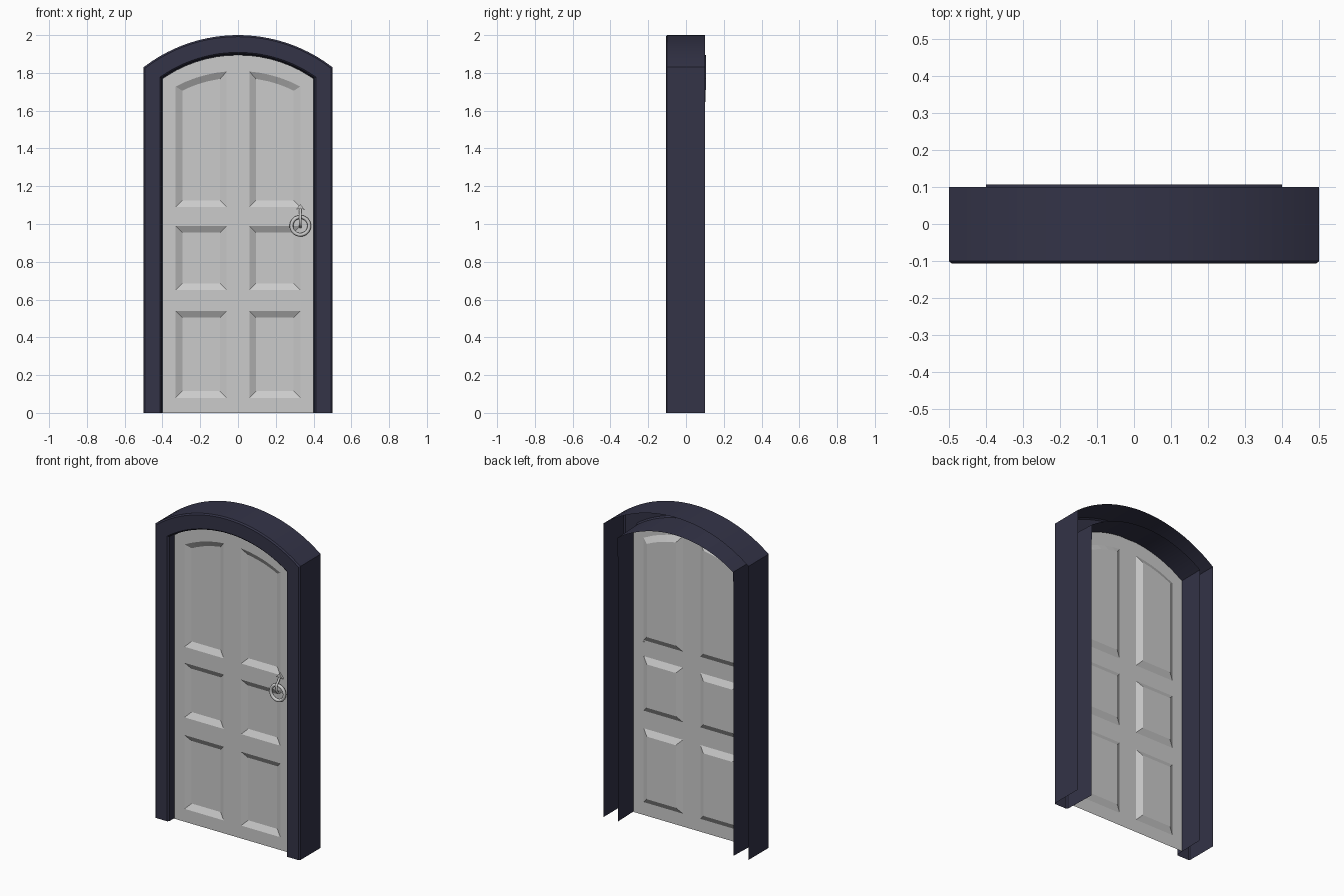
import bpy, bmesh, math
from mathutils import Vector

cube = bpy.data.objects.get("Cube")
if cube:
    bpy.data.objects.remove(cube)


def material(name, rgb):
    m = bpy.data.materials.new(name)
    m.use_nodes = True
    m.diffuse_color = (*rgb, 1)
    m.node_tree.nodes["Principled BSDF"].inputs["Base Color"].default_value = (*rgb, 1)
    return m


navy = material("dark navy", (0.033, 0.033, 0.063))
grey = material("light grey", (0.6, 0.6, 0.6))


def add_object(name, bm, mat, smooth=True):
    mesh = bpy.data.meshes.new(name)
    bm.to_mesh(mesh)
    bm.free()
    obj = bpy.data.objects.new(name, mesh)
    bpy.context.collection.objects.link(obj)
    mesh.materials.append(mat)
    if smooth:
        bpy.ops.object.select_all(action='DESELECT')
        obj.select_set(True)
        bpy.context.view_layer.objects.active = obj
        bpy.ops.object.shade_smooth_by_angle(angle=math.radians(25))
    return obj


def arch_z(x, t):
    """Height of the arch at x, for an outline set in by t from the outer edge."""
    half, spring, top = 0.5 - t, 1.83 - 0.6 * t, 2 - 1.05 * t
    rise = top - spring
    r = (half ** 2 + rise ** 2) / (2 * rise)
    return top - r + math.sqrt(r * r - x * x)


def arch_path(t, segments=24):
    half = 0.5 - t
    xs = [half * (2 * i / segments - 1) for i in range(segments + 1)]
    arc = [(x, arch_z(x, t)) for x in xs]
    return [(-half, 0), (-half, 1.6)] + arc + [(half, 1.6), (half, 0)]


# Frame: hollow moulding, open at the back and the bottom
# profile as (inset, depth)
profile = [(0, 0.1), (0, -0.1), (0.008, -0.107), (0.087, -0.107),
           (0.095, -0.098), (0.101, 0.1)]
bm = bmesh.new()
rings = []
for t, y in profile:
    path = arch_path(t)
    back_lip = t > 0.1
    rings.append([bm.verts.new((x, y + (0.007 if back_lip and z > 1.65 else 0), z))
                  for x, z in path])
for a, b in zip(rings, rings[1:]):
    for i in range(len(a) - 1):
        bm.faces.new((a[i], a[i + 1], b[i + 1], b[i]))
add_object("door_frame", bm, navy)

# Door leaf: one thin sheet with six pressed panels
DOOR_Y = -0.055
steps = 5
panel_xs = [0.06 + 0.27 * i / steps for i in range(steps + 1)]
right_xs = panel_xs + [0.4]
xs = [-x for x in reversed(right_xs)] + right_xs
rows = [0, 0.08, 0.54, 0.65, 0.99, 1.09]
bm = bmesh.new()
grid = []
for x in xs:
    top = arch_z(x, 0.1)
    grid.append([bm.verts.new((x, DOOR_Y, z)) for z in rows + [top - 0.085, top]])
panels = []
for c in range(len(xs) - 1):
    mid = abs(xs[c] + xs[c + 1]) / 2
    for r in range(len(rows) + 1):
        f = bm.faces.new((grid[c][r], grid[c + 1][r], grid[c + 1][r + 1], grid[c][r + 1]))
        if r % 2 and 0.06 < mid < 0.33:
            panels.append(f)
bm.normal_update()
bmesh.ops.inset_region(bm, faces=panels, thickness=0.035, depth=-0.02,
                       use_even_offset=True, use_boundary=True)
add_object("door_leaf", bm, grey, smooth=False)

# Ring handle hanging on a hook with a leaf-shaped tip
HX, HZ = 0.33, 0.99


def tube(name, points, radius, cyclic=False):
    curve = bpy.data.curves.new(name, 'CURVE')
    curve.dimensions = '3D'
    curve.bevel_depth = radius
    curve.bevel_resolution = 2
    curve.use_fill_caps = True
    s = curve.splines.new('POLY')
    s.points.add(len(points) - 1)
    for p, co in zip(s.points, points):
        p.co = (*co, 1)
    s.use_cyclic_u = cyclic
    curve.materials.append(grey)
    obj = bpy.data.objects.new(name, curve)
    bpy.context.collection.objects.link(obj)


circle = [2 * math.pi * i / 32 for i in range(32)]
tube("handle_ring", [(HX + 0.047 * math.cos(a), -0.08, HZ + 0.047 * math.sin(a))
                     for a in circle], 0.01, True)
tube("handle_hook", [(HX, -0.058, 1.085), (HX, -0.075, 1.06), (HX, -0.095, 1.04),
                     (HX, -0.095, 1.01), (HX, -0.08, 0.99), (HX, -0.055, 0.985)], 0.007)

bm = bmesh.new()
outline = [(0, 1.105), (-0.024, 1.075), (-0.008, 1.08), (0, 1.065),
           (0.008, 1.08), (0.024, 1.075)]
leaf = bm.faces.new([bm.verts.new((HX + x, DOOR_Y, z)) for x, z in outline])
ext = bmesh.ops.extrude_face_region(bm, geom=[leaf])
bmesh.ops.translate(bm, vec=Vector((0, -0.012, 0)),
                    verts=[v for v in ext["geom"] if isinstance(v, bmesh.types.BMVert)])
bmesh.ops.recalc_face_normals(bm, faces=bm.faces)
add_object("handle_leaf", bm, grey, smooth=False)
